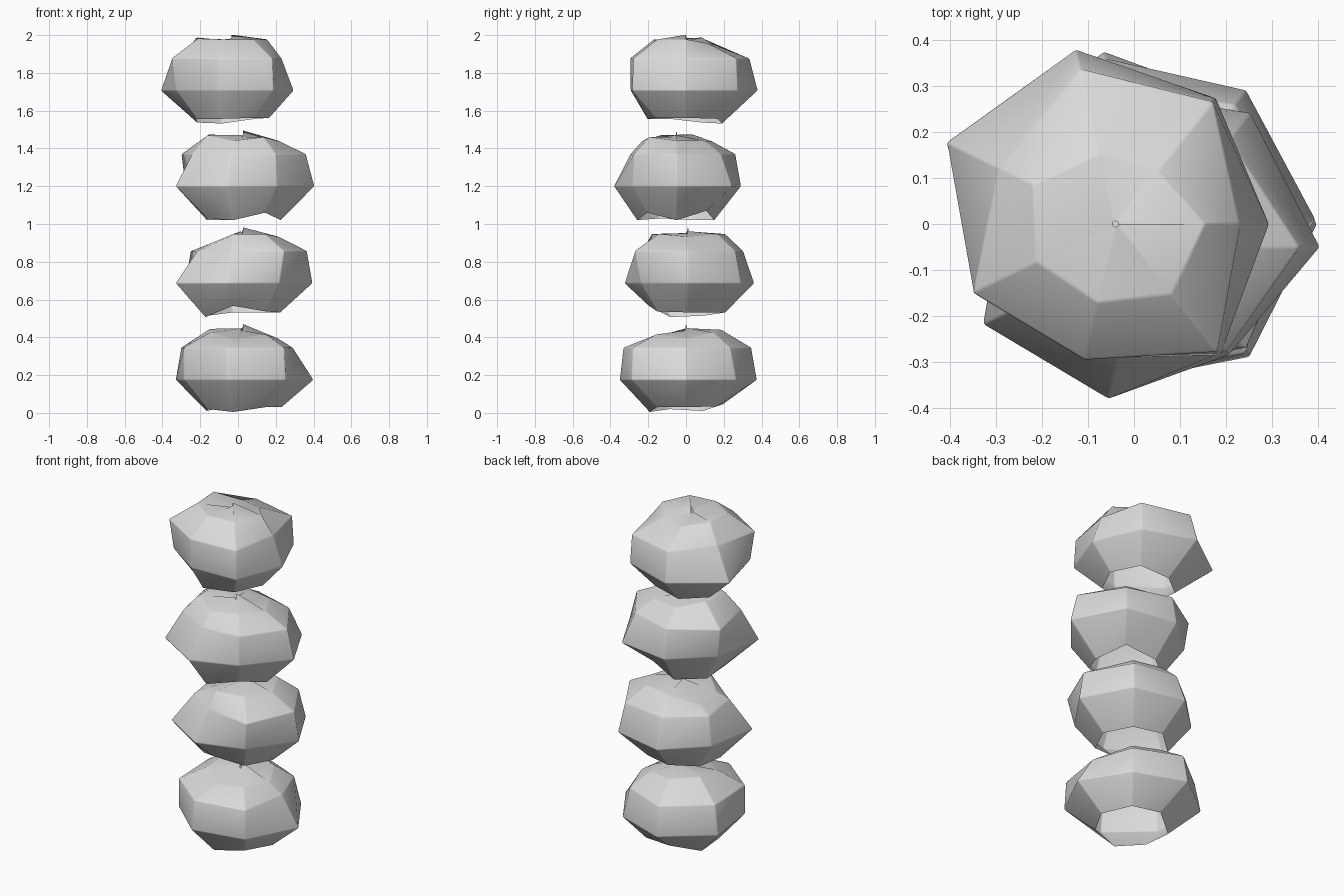
import bpy, bmesh, math, random

cube = bpy.data.objects.get("Cube")
if cube:
    bpy.data.objects.remove(cube, do_unlink=True)

random.seed(4)
SIDES = 7

stone_grey = bpy.data.materials.new("stone grey")
stone_grey.use_nodes = True
colour = (0.7, 0.7, 0.7, 1)
stone_grey.diffuse_color = colour
stone_grey.node_tree.nodes["Principled BSDF"].inputs["Base Color"].default_value = colour


def jitter(base, amount):
    return [base + random.uniform(-amount, amount) for _ in range(SIDES)]


def stone(name, centre, rim_drop, waist, shoulder, crown, crown_height):
    """Hollow seven-sided stone, open below, lofted through uneven rings."""
    cx, cy, cz = centre
    rings = [
        (jitter(0.205, 0.01), [-d for d in rim_drop]),
        (waist, [0] * SIDES),
        (shoulder, [0.17] * SIDES),
        (crown, crown_height),
        ([0.007] * SIDES, [0.295] + jitter(0.265, 0.012)[1:]),
    ]
    bm = bmesh.new()
    loops = []
    for radii, heights in rings:
        loop = []
        for i, (r, h) in enumerate(zip(radii, heights)):
            a = math.tau * i / SIDES
            loop.append(bm.verts.new((cx + r * math.cos(a), cy + r * math.sin(a), cz + h)))
        loops.append(loop)
    for low, high in zip(loops, loops[1:]):
        for i in range(SIDES):
            j = (i + 1) % SIDES
            bm.faces.new((low[i], low[j], high[j], high[i]))

    # Softly worn edges everywhere except the rim and the pinched tip
    tip = set(loops[-1])
    worn = [e for e in bm.edges if not e.is_boundary and not tip & set(e.verts)]
    bmesh.ops.bevel(bm, geom=worn, offset=0.005, offset_type="OFFSET",
                    segments=2, profile=0.5, affect="EDGES", clamp_overlap=True)

    mesh = bpy.data.meshes.new(name)
    bm.to_mesh(mesh)
    bm.free()
    mesh.materials.append(stone_grey)
    obj = bpy.data.objects.new(name, mesh)
    bpy.context.collection.objects.link(obj)
    bpy.ops.object.select_all(action="DESELECT")
    obj.select_set(True)
    bpy.context.view_layer.objects.active = obj
    bpy.ops.object.shade_smooth_by_angle(angle=math.radians(40))


# Stacked stones, bottom to top: rim drop, waist, shoulder, crown, crown height
stone("bottom_stone", (0.02, 0, 0.175),
      [.145, .14, .13, .165, .155, .17, .145],
      [.38, .34, .385, .388, .34, .36, .37],
      [.27, .3, .355, .355, .34, .34, .36],
      jitter(0.195, 0.01),
      [.22, .25, .265, .27, .25, .22, .24])
stone("lower_middle_stone", (0.02, 0.01, 0.687),
      [.155, .155, .155, .172, .18, .12, .15],
      [.375, .36, .36, .33, .388, .345, .32],
      [.345, .32, .3, .3, .26, .245, .36],
      jitter(0.195, 0.01),
      [.245, .26, .26, .2, .21, .26, .26])
stone("upper_middle_stone", (0.02, -0.05, 1.2),
      [.18, .13, .18, .18, .17, .18, .14],
      [.385, .375, .35, .33, .388, .34, .3],
      [.34, .3, .32, .355, .29, .25, .29],
      jitter(0.195, 0.01),
      [.24, .24, .24, .275, .27, .24, .26])
stone("top_stone", (-0.04, 0, 1.707),
      [.145, .15, .175, .17, .15, .15, .145],
      [.335, .35, .39, .41, .32, .3, .365],
      [.27, .34, .345, .28, .345, .303, .355],
      [.195, .146, .155, .2, .19, .175, .195],
      [.27, .25, .24, .28, .275, .27, .27])
